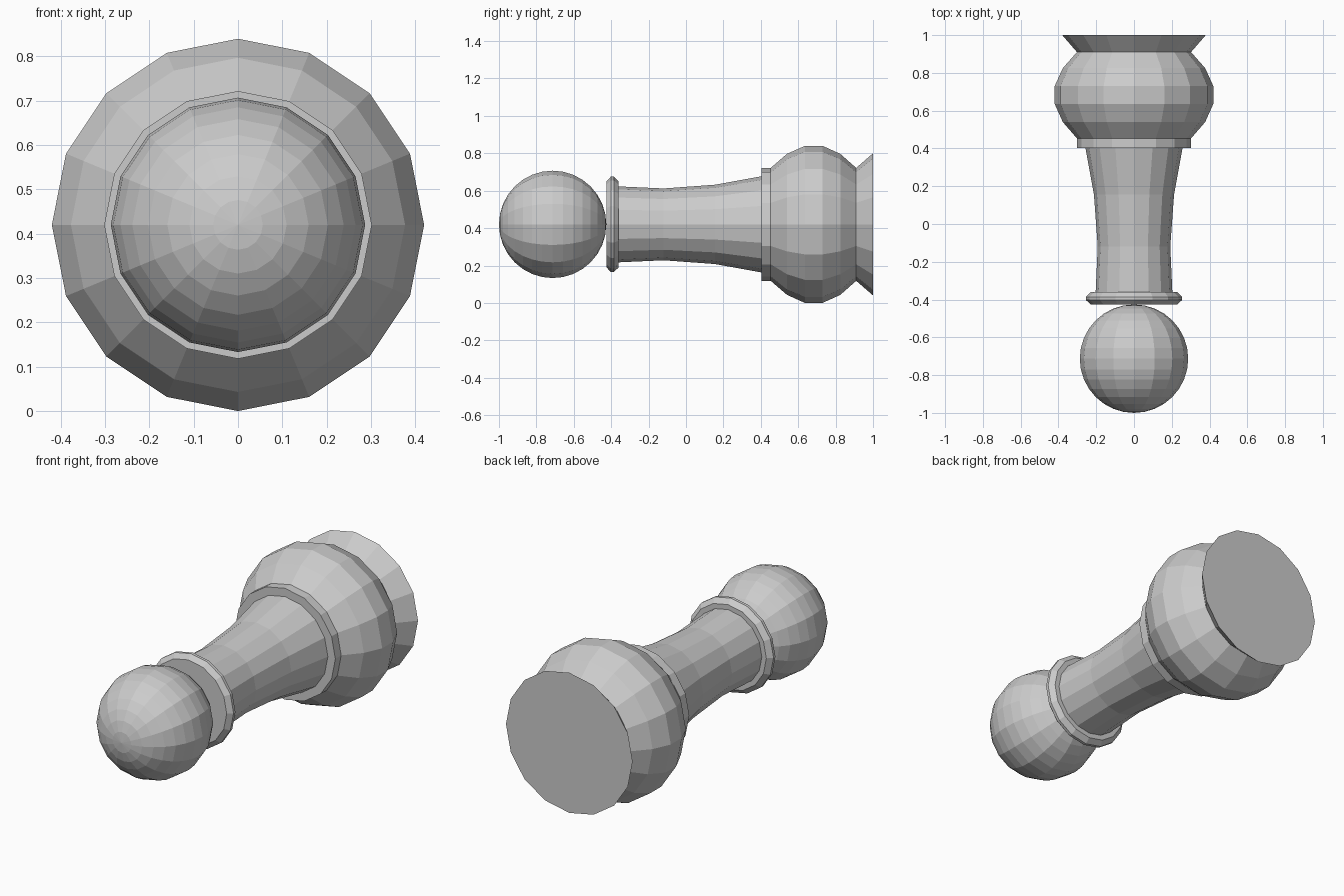
import bpy, bmesh, math

if "Cube" in bpy.data.objects:
    bpy.data.objects.remove(bpy.data.objects["Cube"])

SIDES = 16
AXIS_Z = 0.42


def lathe(name, profile, cap_start=False, cap_end=False):
    """Revolve (y, radius) points around a line parallel to y; radius 0 is a pole."""
    bm = bmesh.new()
    rings = []
    for y, r in profile:
        if r == 0:
            rings.append([bm.verts.new((0, y, AXIS_Z))] * SIDES)
            continue
        rings.append([bm.verts.new((r * math.cos(a), y, AXIS_Z + r * math.sin(a)))
                      for a in (2 * math.pi * i / SIDES for i in range(SIDES))])
    for a, b in zip(rings, rings[1:]):
        for i in range(SIDES):
            j = (i + 1) % SIDES
            bm.faces.new(list(dict.fromkeys((a[i], a[j], b[j], b[i]))))
    if cap_start:
        bm.faces.new(rings[0][::-1])
    if cap_end:
        bm.faces.new(rings[-1])
    # the profile runs front to back, so flip to make every normal point outward
    if bm.calc_volume(signed=True) < 0:
        bmesh.ops.reverse_faces(bm, faces=bm.faces)
    bmesh.ops.recalc_face_normals(bm, faces=bm.faces)
    mesh = bpy.data.meshes.new(name)
    bm.to_mesh(mesh)
    bm.free()
    obj = bpy.data.objects.new(name, mesh)
    bpy.context.collection.objects.link(obj)
    return obj


# Round ball at the front, poles along the axis
R = 0.287
ball = []
for k in range(17):
    t = math.pi * k / 16
    ball.append((-1 + R - R * math.cos(t), 0 if k in (0, 16) else R * math.sin(t)))
lathe("head_ball", ball)

# Bevelled ring below the ball, stepping in to the shaft
lathe("neck_ring", [(-0.425, 0.23), (-0.402, 0.255), (-0.386, 0.255),
                    (-0.36, 0.23), (-0.36, 0.203)], cap_start=True)

# Waisted shaft
lathe("shaft", [(-0.36, 0.203), (-0.12, 0.192), (0.155, 0.212), (0.403, 0.257)])

# Collar, bulbous base and flared foot with a flat end
lathe("base", [(0.403, 0.257), (0.403, 0.302), (0.453, 0.302), (0.54, 0.377),
               (0.636, 0.42), (0.73, 0.42), (0.825, 0.377), (0.91, 0.302),
               (1.0, 0.38)], cap_end=True)
